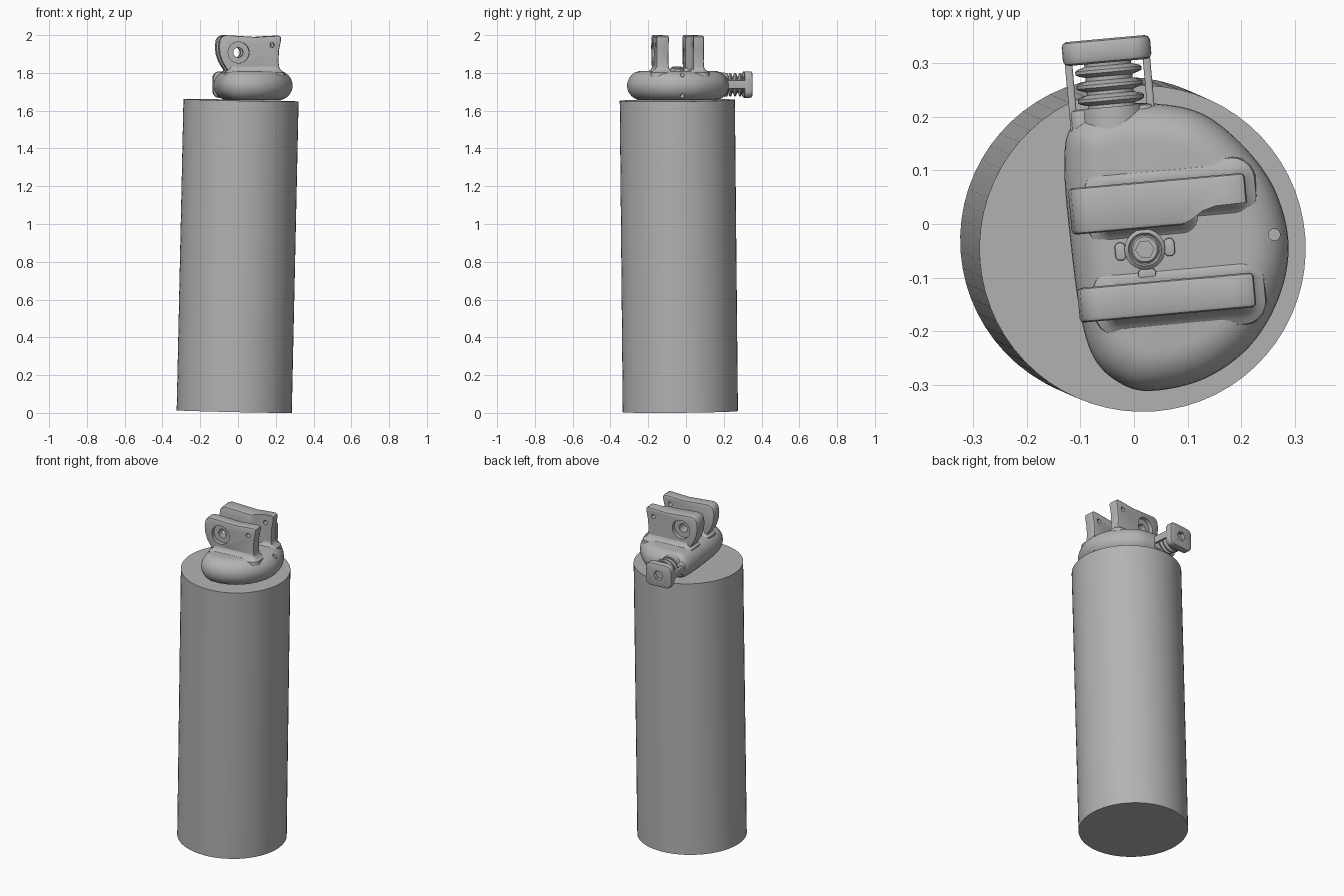
import bpy, bmesh, math
from mathutils import Matrix, Vector

if "Cube" in bpy.data.objects:
    bpy.data.objects.remove(bpy.data.objects["Cube"], do_unlink=True)

grey = bpy.data.materials.new("plain grey")
grey.use_nodes = True
grey.diffuse_color = (0.45, 0.45, 0.45, 1)
grey.node_tree.nodes["Principled BSDF"].inputs["Base Color"].default_value = grey.diffuse_color

TURN = Matrix.Rotation(0.09, 4, "Z")  # the head sits slightly turned on the cylinder
STILL = Matrix.Identity(4)


def circle(r, cx=0, cy=0, n=40):
    return [(cx + r * math.cos(math.tau * i / n), cy + r * math.sin(math.tau * i / n)) for i in range(n)]


def rounded_rect(x0, x1, y0, y1, r, n=5):
    pts = []
    corners = [(x1 - r, y1 - r), (x0 + r, y1 - r), (x0 + r, y0 + r), (x1 - r, y0 + r)]
    for q, (cx, cy) in enumerate(corners):
        for i in range(n + 1):
            a = math.pi / 2 * (q + i / n)
            pts.append((cx + r * math.cos(a), cy + r * math.sin(a)))
    return pts


def smooth_loop(pts, n=6):
    """Closed Catmull-Rom curve through the points."""
    p = [Vector(q) for q in pts]
    out = []
    for i in range(len(p)):
        a, b, c, d = (p[(i + k) % len(p)] for k in (-1, 0, 1, 2))
        for j in range(n):
            t = j / n
            out.append((2 * b + (c - a) * t + (2 * a - 5 * b + 4 * c - d) * t * t
                        + (3 * b - a - 3 * c + d) * t ** 3) / 2)
    return out


def loft(name, outline, steps, axis="Z", matrix=TURN):
    """Stack copies of an outline; each step is (inset, height along the axis)."""
    p = [Vector(q) for q in outline]
    if sum(p[i - 1].cross(p[i]) for i in range(len(p))) < 0:
        p.reverse()
    inward = []
    for i in range(len(p)):
        t = (p[(i + 1) % len(p)] - p[i]).normalized() + (p[i] - p[i - 1]).normalized()
        inward.append(Vector((-t.y, t.x)).normalized())
    bm = bmesh.new()
    rings = []
    for inset, h in steps:
        ring = []
        for q, n in zip(p, inward):
            a, b = q + n * inset
            ring.append(bm.verts.new(matrix @ Vector((a, b, h) if axis == "Z" else (a, h, b))))
        rings.append(ring)
    for lo, hi in zip(rings, rings[1:]):
        for i in range(len(p)):
            bm.faces.new((lo[i - 1], lo[i], hi[i], hi[i - 1]))
    bm.faces.new(rings[0])
    bm.faces.new(rings[-1])
    bmesh.ops.recalc_face_normals(bm, faces=bm.faces)
    mesh = bpy.data.meshes.new(name)
    bm.to_mesh(mesh)
    bm.free()
    ob = bpy.data.objects.new(name, mesh)
    mesh.materials.append(grey)
    bpy.context.collection.objects.link(ob)
    return ob


def activate(ob):
    bpy.ops.object.select_all(action="DESELECT")
    ob.select_set(True)
    bpy.context.view_layer.objects.active = ob


def cut(ob, *args, **kw):
    tool = loft("cutter", *args, **kw)
    tool.hide_render = True
    mod = ob.modifiers.new("cut", "BOOLEAN")
    mod.operation, mod.solver, mod.object = "DIFFERENCE", "EXACT", tool
    activate(ob)
    bpy.ops.object.modifier_apply(modifier=mod.name)
    bpy.data.objects.remove(tool, do_unlink=True)


def slab(h0, h1, b=0.008):
    """Steps for a straight block with rounded rims."""
    return [(b, h0), (b * 0.3, h0 + b * 0.3), (0, h0 + b), (0, h1 - b), (b * 0.3, h1 - b * 0.3), (b, h1)]


# Leaning cylinder
foot, top = Vector((-0.02, -0.03, 0.007)), Vector((0.016, -0.046, 1.655))
axis = top - foot
lean = Matrix.Translation(foot) @ axis.to_track_quat("Z", "Y").to_matrix().to_4x4()
loft("cylinder", circle(0.305, n=64), [(0, 0), (0, axis.length)], matrix=lean)

# Rounded D-shaped housing with a drilled hole near its rim
housing_outline = smooth_loop([
    (-0.13, 0.1), (-0.118, 0.18), (-0.05, 0.22), (0.04, 0.225), (0.13, 0.205), (0.21, 0.14),
    (0.265, 0.06), (0.289, -0.04), (0.27, -0.14), (0.215, -0.23), (0.13, -0.29),
    (0.03, -0.312), (-0.03, -0.295), (-0.075, -0.25), (-0.1, -0.17), (-0.118, -0.04)])
rim = []
for i in range(17):
    a = math.pi * (i / 16 - 0.5)
    rim.append((0.075 * (1 - math.cos(a)), 1.733 + 0.077 * math.sin(a)))
housing = loft("housing", housing_outline, rim, matrix=STILL)
cut(housing, circle(0.011, 0.262, -0.02, 16), [(0, 1.6), (0, 1.9)], matrix=STILL)

# Two upright lugs with filleted feet
lug_outline = [(-0.06, 1.78), (-0.075, 1.82), (-0.1, 1.86), (-0.113, 1.9), (-0.117, 1.94),
               (-0.112, 1.975), (-0.1, 1.992), (-0.08, 2.0), (-0.03, 1.997), (0.08, 1.99),
               (0.17, 1.996), (0.2, 1.997), (0.212, 1.99), (0.214, 1.975), (0.203, 1.92),
               (0.2, 1.86), (0.206, 1.82), (0.215, 1.78)]


def lug(name, v0, v1, outer, scoop=None):
    ob = loft(name, lug_outline, slab(v0, v1), axis="Y")
    if scoop:
        cut(ob, scoop, [(0, 1.7), (0, 2.1)])
    cut(ob, circle(0.026, -0.012, 1.908), [(0, v0 - 0.1), (0, v1 + 0.1)], axis="Y")
    cut(ob, circle(0.056, -0.012, 1.908), [(0, outer - 0.025), (0, outer + 0.025)], axis="Y")
    cut(ob, circle(0.013, 0.165, 1.947, 20), [(0, v0 - 0.1), (0, v1 + 0.1)], axis="Y")
    return ob


def fillet(name, u0, u1, v0, v1):
    flare = [(-0.035, 1.78), (-0.032, 1.803), (-0.02, 1.81), (-0.009, 1.82), (-0.002, 1.835), (0.003, 1.85)]
    loft(name, rounded_rect(u0, u1, v0, v1, 0.01), flare)


lug("front_lug", -0.175, -0.11, -0.175)
fillet("front_lug_foot", -0.055, 0.2, -0.173, -0.112)
lug("back_lug", -0.01, 0.077, 0.077,
    [(0.085, -0.05), (0.085, -0.012), (0.105, -0.003), (0.13, 0.013), (0.155, 0.02), (0.25, 0.022), (0.25, -0.05)])
fillet("back_lug_foot", -0.055, 0.1, -0.005, 0.075)
fillet("back_lug_thin_foot", 0.05, 0.2, 0.024, 0.075)

# Socket screw between the lugs, with three locking tabs
su, sv = 0.016, -0.049
screw = loft("socket_screw", circle(0.038, su, sv),
             [(0, 1.79), (0, 1.822), (0.007, 1.828), (0.01, 1.824), (0.012, 1.824), (0.012, 1.83), (0.015, 1.833)])
cut(screw, circle(0.017, su, sv, 6), [(0, 1.815), (0, 1.9)])
for i, (du, dv, wu, wv) in enumerate([(-0.046, 0, 0.01, 0.017), (0.046, 0, 0.01, 0.017), (0, -0.046, 0.017, 0.01)]):
    u, v = su + du, sv + dv
    loft(f"locking_tab_{i + 1}", rounded_rect(u - wu, u + wu, v - wv, v + wv, 0.009), slab(1.79, 1.818, 0.003))

# Side port: shoulder, neck, grooved plug, arms and cap
PU, PZ = -0.022, 1.738
loft("port_shoulder", rounded_rect(PU - 0.08, PU + 0.08, PZ - 0.05, PZ + 0.035, 0.025), slab(0.08, 0.222), axis="Y")
loft("port_neck", circle(0.07, PU, PZ), [(0, 0.1), (0, 0.14), (0.006, 0.18), (0.008, 0.222)], axis="Y")
grooves = [(0.015, 0.21)]
for v in (0.227, 0.253, 0.28):
    grooves += [(0.018, v), (0.004, v + 0.004), (0, v + 0.007), (0, v + 0.013), (0.004, v + 0.016), (0.018, v + 0.02)]
grooves.append((0.018, 0.315))
loft("grooved_plug", circle(0.062, PU, PZ), grooves, axis="Y")
for side, s in (("left", 1), ("right", -1)):
    u = PU + s * 0.073
    loft(f"{side}_cap_arm", rounded_rect(u - 0.007, u + 0.007, PZ - 0.022, PZ + 0.022, 0.004),
         [(0, 0.15), (0, 0.315)], axis="Y")
cap = loft("port_cap", rounded_rect(PU - 0.083, PU + 0.083, PZ - 0.07, PZ + 0.07, 0.035),
           slab(0.305, 0.35, 0.01), axis="Y")
cut(cap, circle(0.03, PU, PZ, 6), [(0, 0.325), (0, 0.4)], axis="Y")

# Smooth shading with crisp edges
for ob in bpy.context.collection.objects:
    if ob.type == "MESH" and ob.data.materials and ob.data.materials[0] == grey:
        activate(ob)
        bpy.ops.object.shade_smooth_by_angle(angle=math.radians(35))
